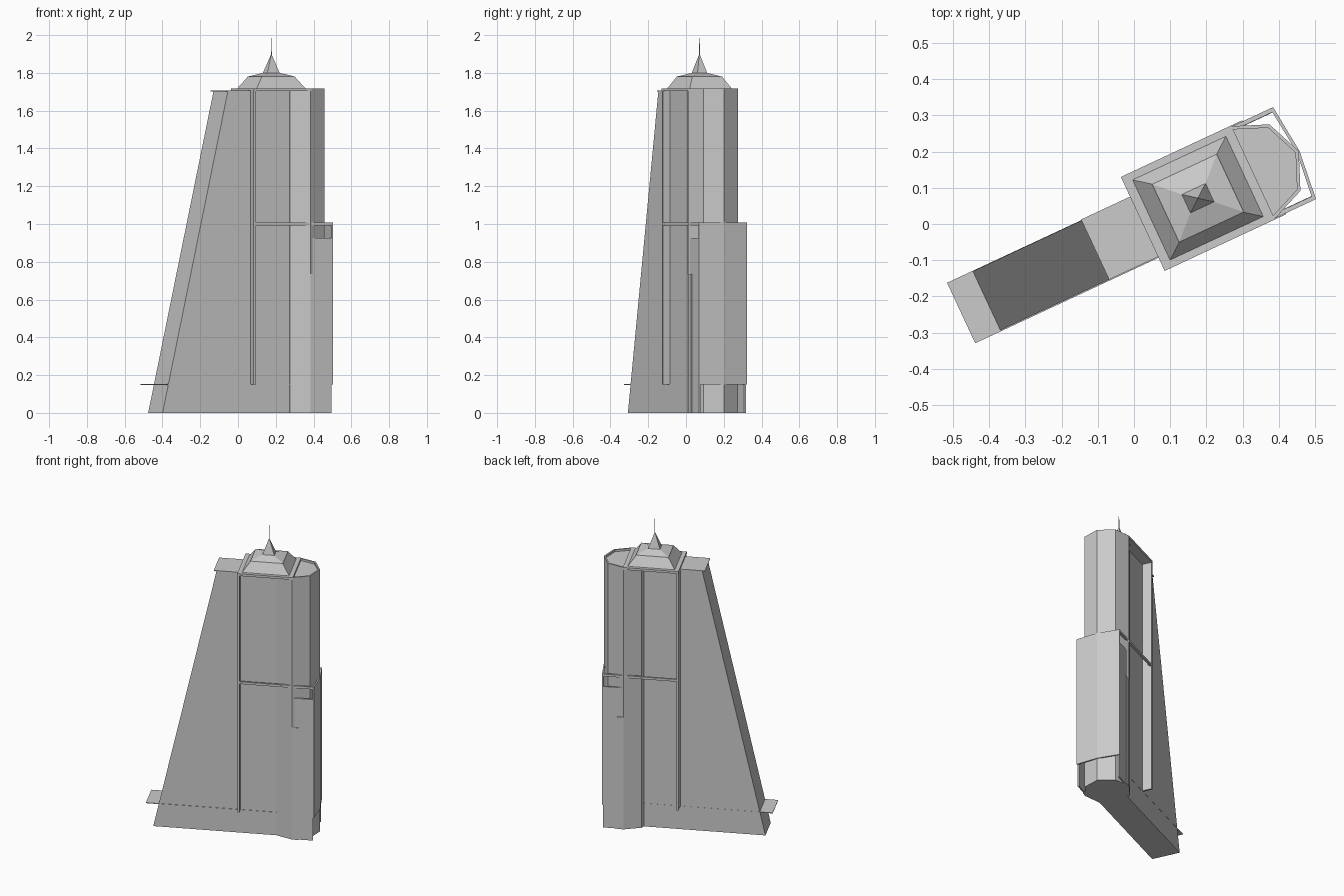
import bpy, bmesh
from math import radians, cos, sin, pi
from mathutils import Matrix

if "Cube" in bpy.data.objects:
    bpy.data.objects.remove(bpy.data.objects["Cube"])

ROT = Matrix.Rotation(radians(25), 4, 'Z')   # whole building is turned in plan
MID = -0.01                                  # mirror line across the width
U0, U1 = 0.034, 0.484                        # back plate and front corner positions
HALF = 0.14


def finish(bm, name):
    bmesh.ops.recalc_face_normals(bm, faces=bm.faces)
    bm.transform(ROT)
    me = bpy.data.meshes.new(name)
    bm.to_mesh(me)
    bm.free()
    ob = bpy.data.objects.new(name, me)
    bpy.context.collection.objects.link(ob)
    return ob


def loft(name, rings):
    """Join rings of equal point count and cap both ends."""
    bm = bmesh.new()
    loops = [[bm.verts.new(p) for p in r] for r in rings]
    n = len(loops[0])
    for a, b in zip(loops, loops[1:]):
        for i in range(n):
            j = (i + 1) % n
            bm.faces.new((a[i], a[j], b[j], b[i]))
    bm.faces.new(loops[0])
    bm.faces.new(loops[-1])
    return finish(bm, name)


def prism(name, outline, z0, z1):
    return loft(name, [[(x, y, z) for x, y in outline] for z in (z0, z1)])


def rect(u0, u1, v0, v1):
    return [(u0, v0), (u1, v0), (u1, v1), (u0, v1)]


def box(name, u0, u1, v0, v1, z0, z1):
    return prism(name, rect(u0, u1, v0, v1), z0, z1)


def rim(name, outline, z0, z1, t=0.01):
    """Thin band following a closed outline, shrunk inwards by t."""
    cu = sum(p[0] for p in outline) / len(outline)
    cv = sum(p[1] for p in outline) / len(outline)
    ru = max(abs(p[0] - cu) for p in outline)
    rv = max(abs(p[1] - cv) for p in outline)
    inner = [(cu + (u - cu) * (1 - t / ru), cv + (v - cv) * (1 - t / rv)) for u, v in outline]
    bm = bmesh.new()
    rows = [[bm.verts.new((u, v, z)) for u, v in o]
            for o, z in ((outline, z0), (outline, z1), (inner, z1), (inner, z0))]
    n = len(outline)
    for k in range(4):
        a, b = rows[k], rows[(k + 1) % 4]
        for i in range(n):
            j = (i + 1) % n
            bm.faces.new((a[i], a[j], b[j], b[i]))
    return finish(bm, name)


# Sloping buttress slab running back from the tower
V0, V1 = -0.11, 0.07
profile = [(-0.492, 0), (0.30, 0), (0.30, 1.705), (-0.11, 1.705)]
loft("sloping_slab", [[(u, v, z) for u, z in profile] for v in (V0, V1)])
box("slab_base_plate", -0.536, 0.26, V0 - 0.003, V1 + 0.001, 0.148, 0.152)
box("slab_top_plate", -0.127, U0, V0, V1 + 0.003, 1.702, 1.707)

# Octagonal tower core with a rim round its top
octagon = [(0.353 + 0.144 * cos(i * pi / 4), MID + 0.143 * sin(i * pi / 4)) for i in range(8)]
prism("octagonal_core", octagon, 0, 1.705)
rim("octagon_rim", octagon, 1.70, 1.718)

# Back flange plate standing proud of the slab on both sides
box("back_flange", U0 - 0.012, U0, MID - HALF, MID + HALF, 0.15, 1.705)

# Shallow pointed lower front screen and the band at mid height
tip = (0.499, MID)
screen = [(U1, MID - HALF), tip, (U1, MID + HALF),
          (U1 - 0.008, MID + HALF), (tip[0] - 0.008, MID), (U1 - 0.008, MID - HALF)]
prism("front_screen", screen, 0.15, 1.0)
band = [(U0 - 0.012, MID - HALF), (U1, MID - HALF), tip, (U1, MID + HALF), (U0 - 0.012, MID + HALF)]
rim("middle_band", band, 0.993, 1.008, 0.012)

# Side panels with a shorter pier, mirrored across the width
for side, label in ((-1, "near"), (1, "far")):
    def pair(name, u0, u1, a, b, z1):
        v = sorted((MID + side * a, MID + side * b))
        box(f"{name}_{label}", u0, u1, v[0], v[1], 0, z1)
    pair("side_panel", 0.353, 0.478, 0.127, 0.137, 0.925)
    pair("side_pier", 0.353, 0.392, 0.127, 0.143, 0.735)

# Eave, stepped hip roof, spire and needle
RU = 0.19


def ring(a, b, z):
    return [(u, v, z) for u, v in rect(RU - a, RU + a, MID - b, MID + b)]


loft("eave", [ring(0.168, 0.143, 1.703), ring(0.168, 0.143, 1.718)])
loft("hip_roof", [ring(0.142, 0.122, 1.718), ring(0.10, 0.09, 1.775),
                  ring(0.098, 0.088, 1.78), ring(0.036, 0.028, 1.80)])
loft("spire", [ring(0.036, 0.028, 1.80), ring(0.002, 0.002, 1.895)])
loft("needle", [ring(0.002, 0.002, 1.89), ring(0.0008, 0.0008, 1.985)])
